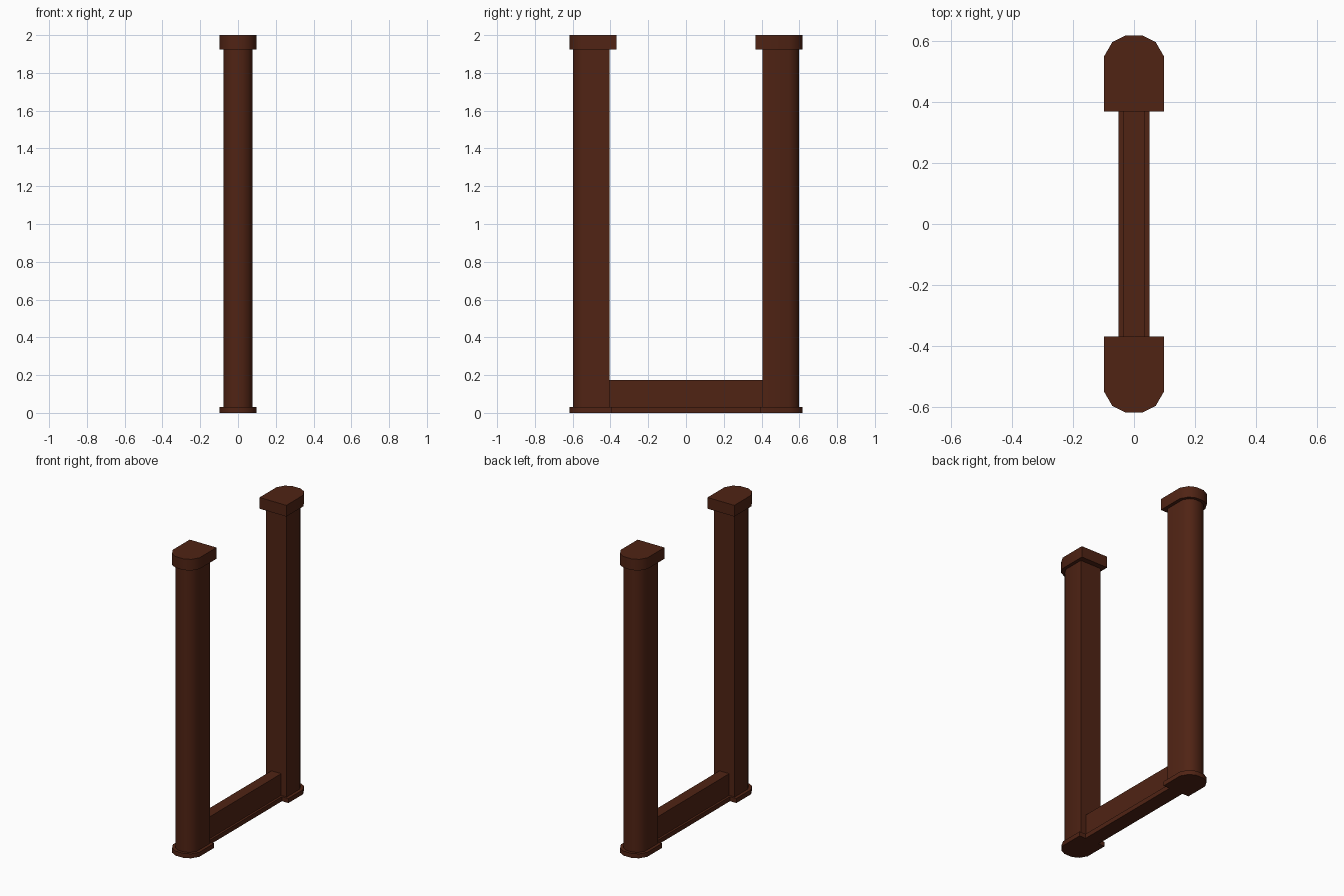
import bpy
import bmesh
import math

if "Cube" in bpy.data.objects:
    bpy.data.objects.remove(bpy.data.objects["Cube"])

wood = bpy.data.materials.new("dark_wood")
wood.diffuse_color = (0.08, 0.017, 0.007, 1)
wood.use_nodes = True
wood.node_tree.nodes["Principled BSDF"].inputs["Base Color"].default_value = wood.diffuse_color


def prism(name, outline, z0, z1):
    """Extrude a flat outline from z0 up to z1."""
    bm = bmesh.new()
    face = bm.faces.new([bm.verts.new((x, y, z0)) for x, y in outline])
    top = bmesh.ops.extrude_face_region(bm, geom=[face])["geom"]
    verts = [v for v in top if isinstance(v, bmesh.types.BMVert)]
    bmesh.ops.translate(bm, verts=verts, vec=(0, 0, z1 - z0))
    bmesh.ops.recalc_face_normals(bm, faces=bm.faces)
    mesh = bpy.data.meshes.new(name)
    bm.to_mesh(mesh)
    bm.free()
    obj = bpy.data.objects.new(name, mesh)
    bpy.context.collection.objects.link(obj)
    mesh.materials.append(wood)
    bpy.ops.object.select_all(action='DESELECT')
    obj.select_set(True)
    bpy.context.view_layer.objects.active = obj
    bpy.ops.object.shade_smooth_by_angle(angle=math.radians(35))
    return obj


def d_outline(w, inner, shoulder, outer, side):
    """Square inner end and faceted round outer end."""
    d = outer - shoulder
    half = [(w, inner), (w, shoulder), (w * 0.72, shoulder + d * 0.69), (w * 0.3, outer)]
    pts = half + [(-x, y) for x, y in reversed(half)]
    return [(x, y * side) for x, y in pts]


def box_outline(w, l):
    return [(-w, -l), (w, -l), (w, l), (-w, l)]


# Posts with base plates and caps at both ends
for label, side in (("front", -1), ("back", 1)):
    prism(label + "_base", d_outline(0.098, 0.392, 0.548, 0.617, side), 0, 0.03)
    prism(label + "_post", d_outline(0.077, 0.405, 0.545, 0.598, side), 0.03, 1.925)
    prism(label + "_cap", d_outline(0.099, 0.369, 0.548, 0.617, side), 1.925, 2.0)

# Sill between the posts, with a narrower rail on top
prism("sill", box_outline(0.051, 0.392), 0, 0.03)
prism("rail", box_outline(0.036, 0.405), 0.03, 0.175)
